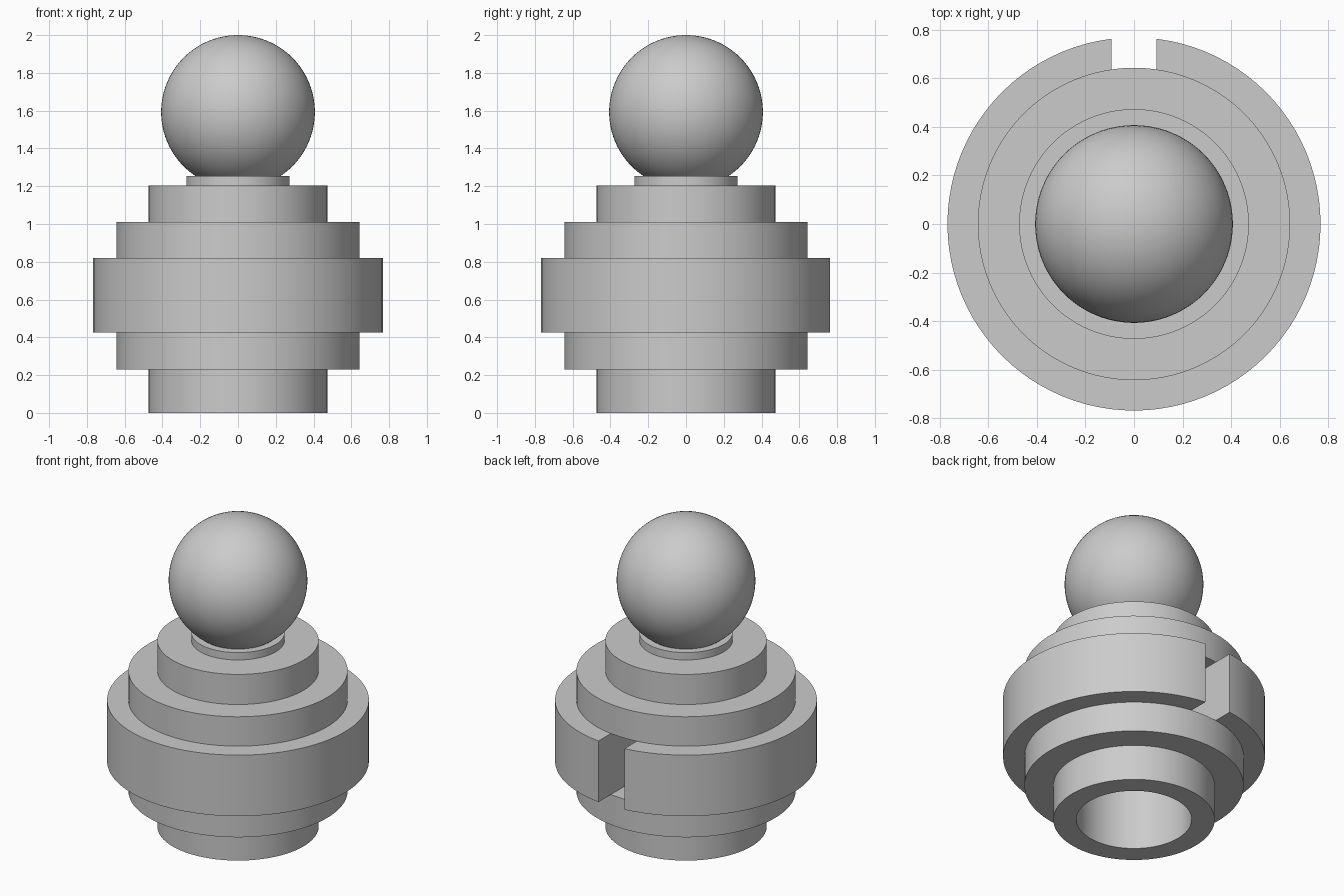
import bpy, bmesh, math
from mathutils import Matrix

old = bpy.data.objects.get("Cube")
if old:
    bpy.data.objects.remove(old, do_unlink=True)

SEGMENTS = 96

grey = bpy.data.materials.new("plain_grey")
grey.use_nodes = True
colour = (0.6, 0.6, 0.6, 1.0)
grey.diffuse_color = colour
grey.node_tree.nodes["Principled BSDF"].inputs["Base Color"].default_value = colour


def make_object(name, bm):
    """Turn a bmesh into a named grey object."""
    bmesh.ops.recalc_face_normals(bm, faces=bm.faces)
    mesh = bpy.data.meshes.new(name)
    bm.to_mesh(mesh)
    bm.free()
    mesh.materials.append(grey)
    obj = bpy.data.objects.new(name, mesh)
    bpy.context.collection.objects.link(obj)
    return obj


def lathe(name, profile):
    """Revolve (radius, height) points around the z axis."""
    bm = bmesh.new()
    verts = [bm.verts.new((r, 0, z)) for r, z in profile]
    edges = [bm.edges.new(pair) for pair in zip(verts, verts[1:])]
    bmesh.ops.spin(bm, geom=verts + edges, cent=(0, 0, 0), axis=(0, 0, 1),
                   angle=math.tau, steps=SEGMENTS, use_merge=True)
    bmesh.ops.remove_doubles(bm, verts=bm.verts, dist=0.0001)
    return make_object(name, bm)


def select_only(obj):
    bpy.ops.object.select_all(action='DESELECT')
    obj.select_set(True)
    bpy.context.view_layer.objects.active = obj


# Stepped body with a collar on top and a blind bore from below
bore, bore_top = 0.338, 1.01
steps = [(0.473, 0.0, 0.23), (0.643, 0.23, 0.425), (0.768, 0.425, 0.82),
         (0.643, 0.82, 1.01), (0.473, 1.01, 1.205), (0.273, 1.205, 1.253)]
profile = [(0, bore_top), (bore, bore_top), (bore, 0)]
for radius, low, high in steps:
    profile += [(radius, low), (radius, high)]
profile.append((0, steps[-1][2]))
body = lathe("stepped_body", profile)

# Slot through the back of the widest ring, into the bore
bm = bmesh.new()
bmesh.ops.create_cube(bm, size=1, matrix=Matrix.Translation((0, 0.55, 0.6225))
                      @ Matrix.Diagonal((0.185, 0.7, 0.395, 1)))
cutter = make_object("slot_cutter", bm)
cutter.hide_render = True
cut = body.modifiers.new("slot", 'BOOLEAN')
cut.operation = 'DIFFERENCE'
cut.solver = 'EXACT'
cut.object = cutter
select_only(body)
bpy.ops.object.modifier_apply(modifier=cut.name)
bpy.data.objects.remove(cutter, do_unlink=True)

# Ball knob resting in the collar
bm = bmesh.new()
bmesh.ops.create_uvsphere(bm, u_segments=SEGMENTS, v_segments=SEGMENTS // 2,
                          radius=0.407, matrix=Matrix.Translation((0, 0, 1.593)))
ball = make_object("ball_knob", bm)

for obj in (body, ball):
    select_only(obj)
    bpy.ops.object.shade_smooth_by_angle(angle=math.radians(30))
